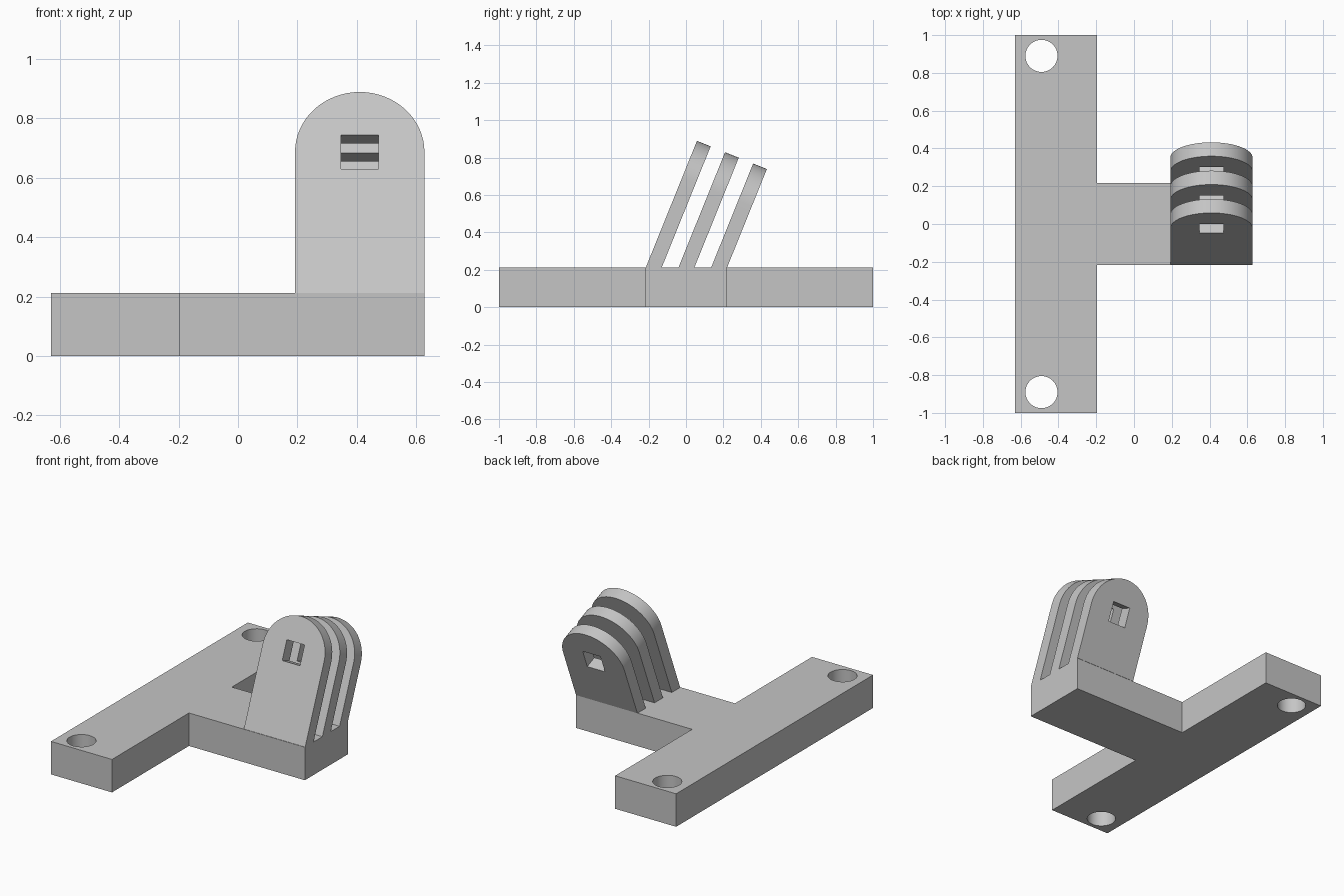
import bpy, bmesh, math
from mathutils import Matrix, Vector

cube = bpy.data.objects.get("Cube")
if cube:
    bpy.data.objects.remove(cube, do_unlink=True)

grey = bpy.data.materials.new("light grey plastic")
grey.use_nodes = True
colour = (0.56, 0.56, 0.56, 1)
grey.diffuse_color = colour
grey.node_tree.nodes["Principled BSDF"].inputs["Base Color"].default_value = colour

BASE_H = 0.212
TILT = math.radians(22)
PITCH, THICK = 0.162, 0.079
RADIUS = 0.218
# Local y runs through the prongs, local z runs up along them
hinge = Matrix.Translation((0.41, -0.023, 0.687)) @ Matrix.Rotation(-TILT, 4, 'X')


def make_object(name, bm):
    bmesh.ops.recalc_face_normals(bm, faces=bm.faces)
    mesh = bpy.data.meshes.new(name)
    bm.to_mesh(mesh)
    bm.free()
    mesh.materials.append(grey)
    obj = bpy.data.objects.new(name, mesh)
    bpy.context.collection.objects.link(obj)
    return obj


def prism(points, direction):
    bm = bmesh.new()
    face = bm.faces.new([bm.verts.new(p) for p in points])
    out = bmesh.ops.extrude_face_region(bm, geom=[face], use_keep_orig=True)
    verts = [v for v in out["geom"] if isinstance(v, bmesh.types.BMVert)]
    bmesh.ops.translate(bm, verts=verts, vec=Vector(direction))
    return bm


def activate(obj):
    bpy.ops.object.select_all(action='DESELECT')
    obj.select_set(True)
    bpy.context.view_layer.objects.active = obj


def cut(obj, cutter):
    mod = obj.modifiers.new("cut", 'BOOLEAN')
    mod.operation = 'DIFFERENCE'
    mod.solver = 'EXACT'
    mod.object = cutter
    activate(obj)
    bpy.ops.object.modifier_apply(modifier=mod.name)
    bpy.data.objects.remove(cutter, do_unlink=True)


def smooth(obj):
    activate(obj)
    bpy.ops.object.shade_smooth_by_angle(angle=math.radians(30))


# T-shaped base plate
left, step, right, arm = -0.63, -0.196, 0.628, 0.218
outline = [(left, -1), (step, -1), (step, -arm), (right, -arm),
           (right, arm), (step, arm), (step, 1), (left, 1)]
base = make_object("base_plate", prism([(x, y, 0) for x, y in outline], (0, 0, BASE_H)))

# Screw holes at both ends of the bar
for side in (-1, 1):
    bm = bmesh.new()
    bmesh.ops.create_cone(bm, cap_ends=True, segments=48, radius1=0.085, radius2=0.085,
                          depth=1, matrix=Matrix.Translation((-0.49, side * 0.89, 0)))
    cutter = make_object("screw_hole_cutter", bm)
    cutter.hide_render = True
    cut(base, cutter)
smooth(base)

# Three leaning, round-topped prongs with a square pin hole
for i, name in enumerate(("front_prong", "middle_prong", "back_prong")):
    y = i * PITCH
    profile = [(-RADIUS, y, -1), (RADIUS, y, -1)]
    for k in range(33):
        a = math.pi * k / 32
        profile.append((RADIUS * math.cos(a), y, RADIUS * math.sin(a)))
    bm = prism(profile, (0, THICK, 0))
    bm.transform(hinge)
    cut_geom = bmesh.ops.bisect_plane(bm, geom=bm.verts[:] + bm.edges[:] + bm.faces[:],
                                      plane_co=(0, 0, BASE_H), plane_no=(0, 0, 1),
                                      clear_inner=True)["geom_cut"]
    bmesh.ops.contextual_create(
        bm, geom=[e for e in cut_geom if isinstance(e, bmesh.types.BMEdge)])
    prong = make_object(name, bm)

    bm = bmesh.new()
    bmesh.ops.create_cube(bm, size=1, matrix=hinge @ Matrix.Diagonal((0.126, 2, 0.125, 1)))
    cutter = make_object("pin_hole_cutter", bm)
    cutter.hide_render = True
    cut(prong, cutter)
    smooth(prong)
